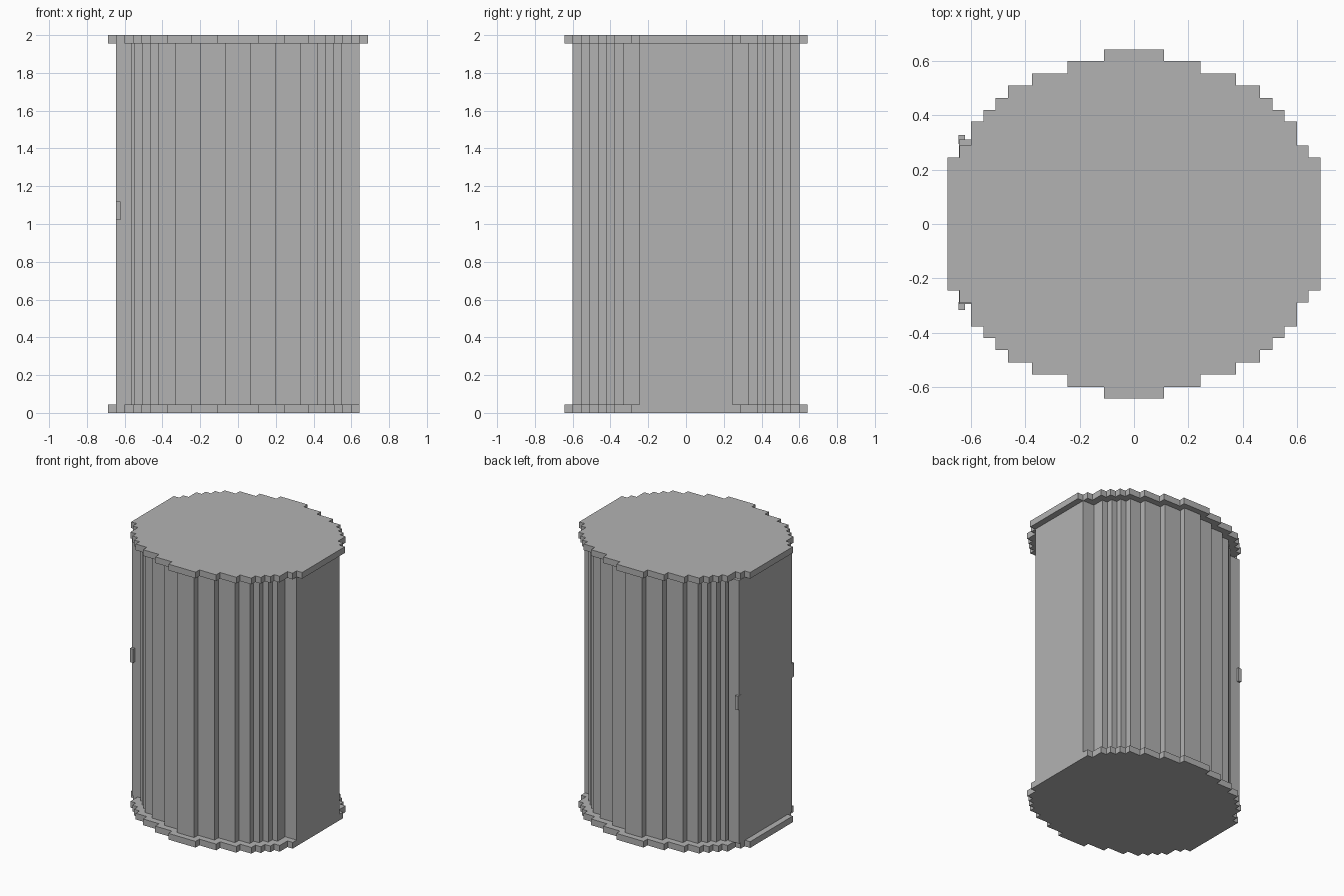
import bpy
import bmesh

if "Cube" in bpy.data.objects:
    bpy.data.objects.remove(bpy.data.objects["Cube"], do_unlink=True)

GREY = (0.448, 0.448, 0.448, 1)
grey = bpy.data.materials.new("plain grey")
grey.use_nodes = True
grey.diffuse_color = GREY
grey.node_tree.nodes["Principled BSDF"].inputs["Base Color"].default_value = GREY


def finish(bm, name):
    bmesh.ops.recalc_face_normals(bm, faces=bm.faces)
    mesh = bpy.data.meshes.new(name)
    bm.to_mesh(mesh)
    bm.free()
    mesh.materials.append(grey)
    obj = bpy.data.objects.new(name, mesh)
    bpy.context.collection.objects.link(obj)
    return obj


def stepped_outline(steps, right_limit):
    """Mirror a quarter staircase of (half width, depth) into a full loop."""
    quarter = []
    for i, (x, y) in enumerate(steps):
        quarter.append((x, y))
        if i + 1 < len(steps):
            quarter.append((x, steps[i + 1][1]))
    half = quarter + [(x, -y) for x, y in reversed(quarter)]
    loop = half + [(-x, y) for x, y in reversed(half)]
    points = []
    for x, y in loop:
        p = (min(x, right_limit), y)
        if not points or p != points[-1]:
            points.append(p)
    return points


def prism(name, steps, z0, z1, right_limit=1.0):
    bm = bmesh.new()
    face = bm.faces.new([bm.verts.new((x, y, z0))
                         for x, y in stepped_outline(steps, right_limit)])
    made = bmesh.ops.extrude_face_region(bm, geom=[face])["geom"]
    top = [v for v in made if isinstance(v, bmesh.types.BMVert)]
    bmesh.ops.translate(bm, verts=top, vec=(0, 0, z1 - z0))
    return finish(bm, name)


def box(name, low, high):
    bm = bmesh.new()
    bmesh.ops.create_cube(bm, size=1)
    for v in bm.verts:
        v.co = [(a + b) / 2 + c * (b - a) for a, b, c in zip(low, high, v.co)]
    return finish(bm, name)


# Quarter staircases, from the middle of the back round to the side
plate_steps = [(0.11, 0.643), (0.245, 0.6), (0.375, 0.555), (0.465, 0.51),
               (0.51, 0.465), (0.555, 0.42), (0.6, 0.378), (0.642, 0.29),
               (0.687, 0.245)]
wall_steps = [(0.068, 0.6), (0.2, 0.555), (0.333, 0.51), (0.42, 0.465),
              (0.465, 0.42), (0.508, 0.378), (0.55, 0.332), (0.642, 0.245)]
THICK = 0.045

# End plates and fluted wall; the bottom plate is flush on one side
prism("bottom_plate", plate_steps, 0, THICK, right_limit=0.642)
prism("wall", wall_steps, THICK, 2 - THICK)
prism("top_plate", plate_steps, 2 - THICK, 2)

# Wide door panel with a small grip at each edge
box("door", (-0.645, -0.295, THICK), (-0.56, 0.312, 2 - THICK))
for name, y0, y1 in (("front_grip", -0.317, -0.287), ("back_grip", 0.294, 0.327)):
    box(name, (-0.647, y0, 1.02), (-0.622, y1, 1.12))
